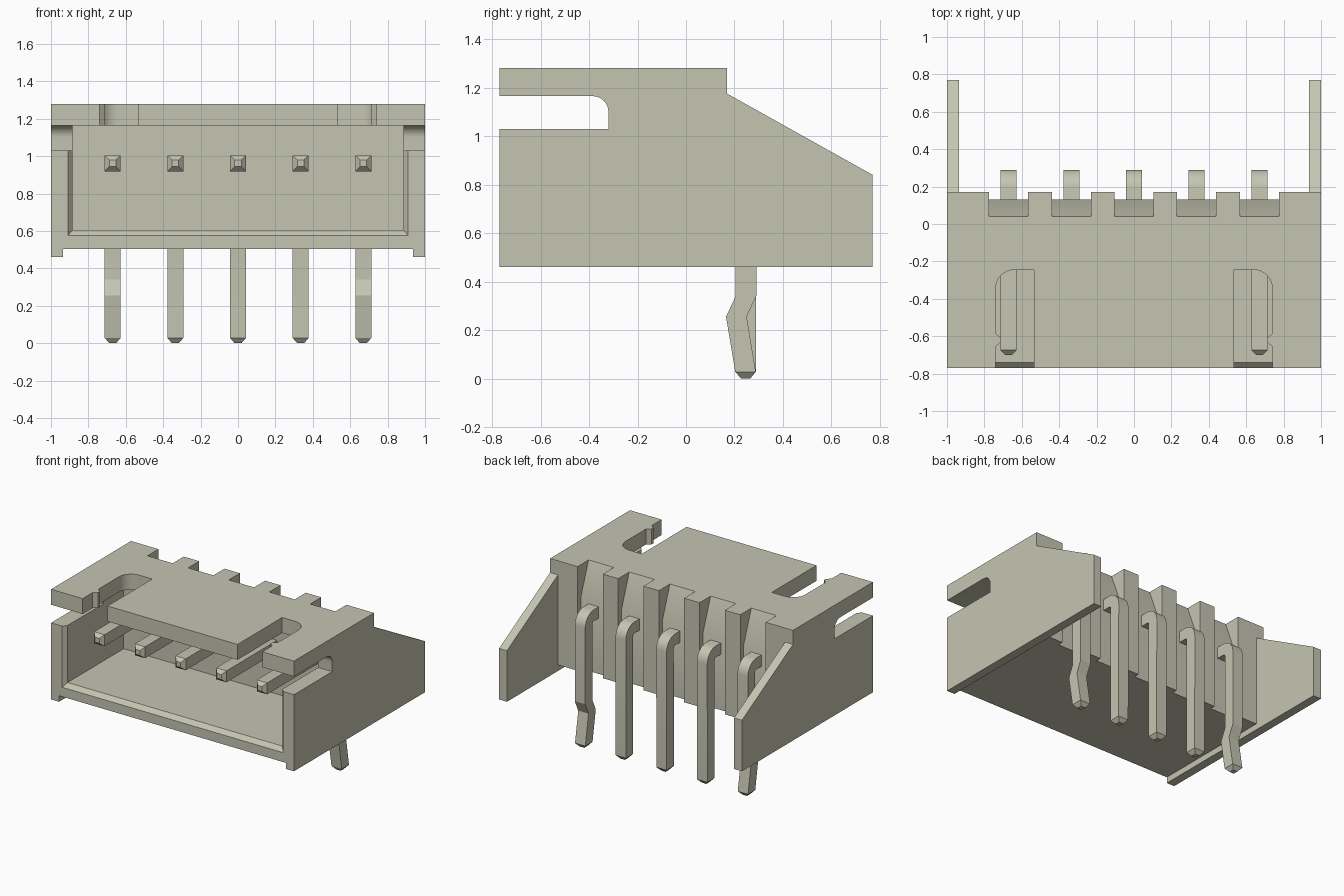
import bpy, bmesh, math
from mathutils import Vector

cube = bpy.data.objects.get("Cube")
if cube:
    bpy.data.objects.remove(cube, do_unlink=True)

ivory = bpy.data.materials.new("warm_ivory_grey")
ivory.use_nodes = True
COLOUR = (0.56, 0.56, 0.45, 1)
ivory.diffuse_color = COLOUR
ivory.node_tree.nodes["Principled BSDF"].inputs["Base Color"].default_value = COLOUR


def finish(name, bm):
    bmesh.ops.recalc_face_normals(bm, faces=bm.faces)
    me = bpy.data.meshes.new(name)
    bm.to_mesh(me)
    bm.free()
    me.materials.append(ivory)
    ob = bpy.data.objects.new(name, me)
    bpy.context.collection.objects.link(ob)
    return ob


def loft(name, rings):
    """Skin a closed solid through rings of equal point count."""
    bm = bmesh.new()
    vs = [[bm.verts.new(p) for p in r] for r in rings]
    n = len(vs[0])
    for a, b in zip(vs, vs[1:]):
        for i in range(n):
            bm.faces.new((a[i], a[(i + 1) % n], b[(i + 1) % n], b[i]))
    bm.faces.new(vs[0])
    bm.faces.new(vs[-1])
    return finish(name, bm)


def prism_x(name, pts, x0, x1):
    return loft(name, [[(x, y, z) for y, z in pts] for x in (x0, x1)])


def prism_z(name, pts, z0, z1):
    return loft(name, [[(x, y, z) for x, y in pts] for z in (z0, z1)])


def box(name, x0, x1, y0, y1, z0, z1):
    return prism_x(name, [(y0, z0), (y1, z0), (y1, z1), (y0, z1)], x0, x1)


def arc(cx, cy, r, a0, a1, n=8):
    return [(cx + r * math.cos(math.radians(a0 + (a1 - a0) * i / n)),
             cy + r * math.sin(math.radians(a0 + (a1 - a0) * i / n))) for i in range(n + 1)]


def cut(body, cutter):
    cutter.hide_render = True
    mod = body.modifiers.new("cut", 'BOOLEAN')
    mod.operation = 'DIFFERENCE'
    mod.solver = 'EXACT'
    mod.object = cutter
    bpy.context.view_layer.objects.active = body
    bpy.ops.object.modifier_apply(modifier=mod.name)
    bpy.data.objects.remove(cutter, do_unlink=True)


def smooth(ob):
    bpy.ops.object.select_all(action='DESELECT')
    ob.select_set(True)
    bpy.context.view_layer.objects.active = ob
    bpy.ops.object.shade_smooth_by_angle(angle=math.radians(25))


PIN_X = [-0.67, -0.335, 0, 0.335, 0.67]

# Housing side silhouette, with sloped rear wings
housing = prism_x("housing", [(-0.77, 0.46), (0.77, 0.46), (0.77, 0.84),
                              (0.17, 1.175), (0.17, 1.28), (-0.77, 1.28)], -1, 1)

# Space between the wings, and the raised underside
cut(housing, box("wing_gap", -0.935, 0.935, 0.17, 1, 0.3, 1.5))
cut(housing, box("underside_gap", -0.935, 0.935, -1, 1, 0.3, 0.505))

# Front cavity with a chamfered mouth on the floor and sides
def mouth(y, w, z):
    return [(-w, y, z), (w, y, z), (w, y, 1.165), (-w, y, 1.165)]

cut(housing, loft("cavity", [mouth(-0.80, 0.935, 0.545), mouth(-0.74, 0.885, 0.605),
                             mouth(-0.08, 0.885, 0.605)]))

# Side slots with one rounded corner
cut(housing, prism_x("side_slot", [(-1, 1.03), (-0.32, 1.03)]
                     + arc(-0.385, 1.10, 0.065, 0, 90) + [(-1, 1.165)], -1.2, 1.2))

# Latch slots in the roof, each with a small bump on the outer edge
for s in (-1, 1):
    pts = ([(0.535, -1), (0.535, -0.245)] + arc(0.64, -0.345, 0.1, 90, 0)
           + [(0.74, -0.585), (0.71, -0.61), (0.71, -0.63), (0.74, -0.655), (0.74, -1)])
    cut(housing, prism_z("latch_slot", [(s * x, y) for x, y in pts], 1.1, 1.4))

# Rear pockets with a sloped upper face above each pin
for x in PIN_X:
    cut(housing, prism_x("rear_pocket", [(0.04, 1.28), (0.13, 1.04), (0.13, 0.4),
                                         (0.3, 0.4), (0.3, 1.4), (0.04, 1.4)],
                         x - 0.104, x + 0.104))
smooth(housing)


# Bent square pins, lofted through sections given as lower/upper edge points
H = 0.0425
for i, x in enumerate(PIN_X):
    zc = 0.962
    # (inner y, inner z, outer y, outer z, half width)
    secs = [(-0.70, zc - 0.018, -0.70, zc + 0.018, 0.018),
            (-0.675, zc - H, -0.675, zc + H, H)]
    for a in range(0, 91, 15):
        c, s = math.cos(math.radians(a)), math.sin(math.radians(a))
        cy, cz = 0.19, zc - H - 0.015
        secs.append((cy + 0.015 * s, cz + 0.015 * c, cy + 0.1 * s, cz + 0.1 * c, H))
    if i in (0, 4):
        # Retention kink on the end pins
        secs += [(0.205, 0.34, 0.29, 0.34, H), (0.165, 0.255, 0.25, 0.255, H)]
    secs += [(0.203, 0.028, 0.288, 0.028, H), (0.227, 0, 0.265, 0, 0.018)]
    rings = [[(x - w, y0, z0), (x + w, y0, z0), (x + w, y1, z1), (x - w, y1, z1)]
             for y0, z0, y1, z1, w in secs]
    smooth(loft("pin_%d" % (i + 1), rings))
